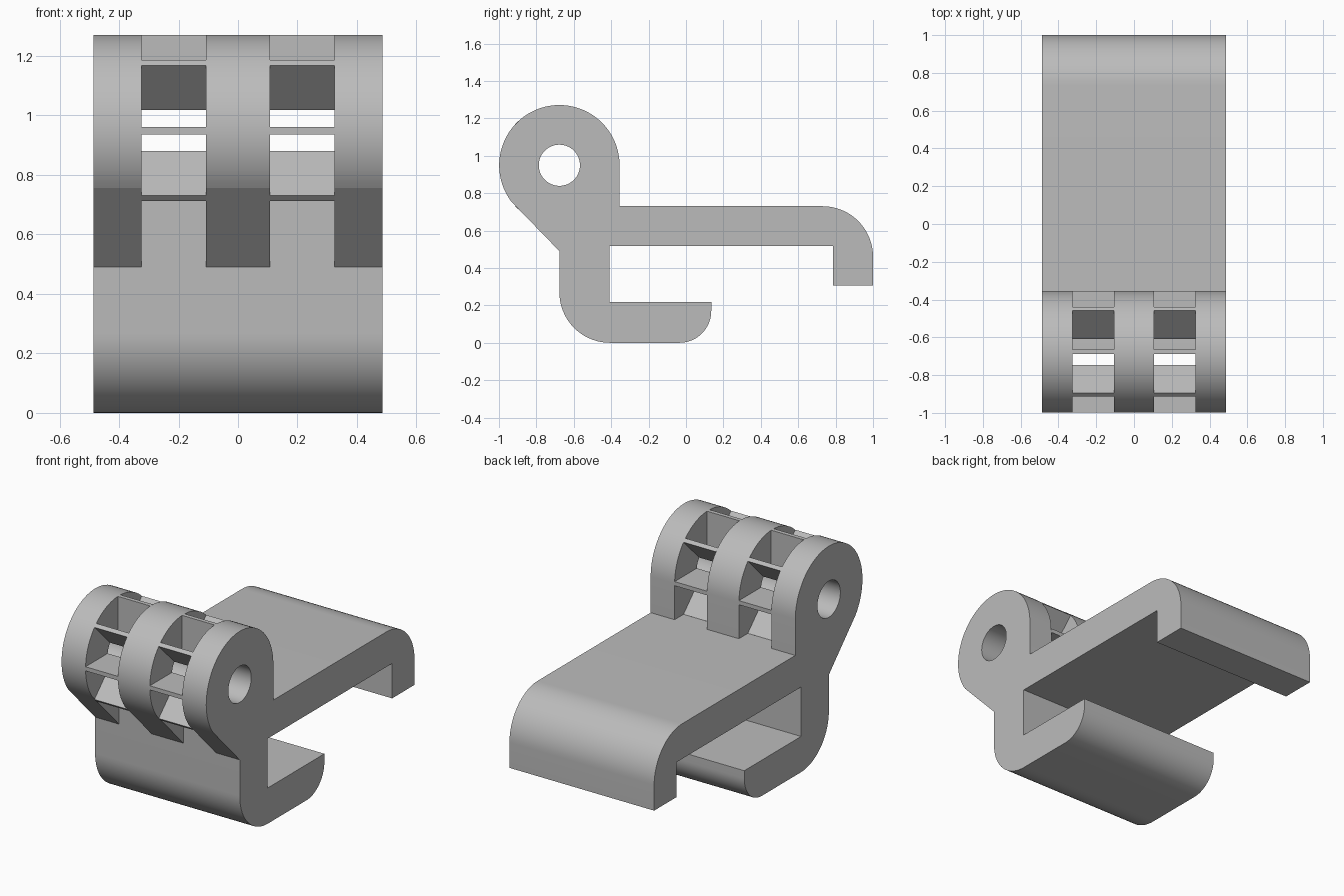
import bpy
import bmesh
from math import cos, sin, pi, radians
from mathutils import Matrix, Vector

cube = bpy.data.objects.get("Cube")
if cube:
    bpy.data.objects.remove(cube, do_unlink=True)

HALF_WIDTH = 0.486
PIVOT_Y, PIVOT_Z = -0.677, 0.949   # hinge axis
OUTER, BORE = 0.322, 0.11          # knuckle and pin hole radii
DECK = 0.73                        # top of the clip arm

grey = bpy.data.materials.new("plain grey")
grey.use_nodes = True
colour = (0.5, 0.5, 0.5, 1)
grey.diffuse_color = colour
grey.node_tree.nodes["Principled BSDF"].inputs["Base Color"].default_value = colour


def arc(cy, cz, r, start, end, steps):
    """Points (y, z) along an arc, angles in degrees."""
    angles = [radians(start + (end - start) * i / steps) for i in range(steps + 1)]
    return [(cy + r * cos(a), cz + r * sin(a)) for a in angles]


def clean(obj):
    """Merge seams, fix normals, and shade smooth with sharp edges."""
    bm = bmesh.new()
    bm.from_mesh(obj.data)
    bmesh.ops.remove_doubles(bm, verts=bm.verts, dist=0.0001)
    bmesh.ops.recalc_face_normals(bm, faces=bm.faces)
    bm.to_mesh(obj.data)
    bm.free()
    obj.data.materials.clear()
    obj.data.materials.append(grey)
    bpy.ops.object.select_all(action="DESELECT")
    obj.select_set(True)
    bpy.context.view_layer.objects.active = obj
    bpy.ops.object.shade_smooth_by_angle(angle=radians(7))


def extrude_profile(name, loops, x0, x1):
    """Extrude closed (y, z) loops along x; inner loops become holes."""
    curve = bpy.data.curves.new(name, "CURVE")
    curve.dimensions = "2D"
    curve.fill_mode = "BOTH"
    curve.extrude = (x1 - x0) / 2
    for loop in loops:
        spline = curve.splines.new("POLY")
        spline.points.add(len(loop) - 1)
        for point, (y, z) in zip(spline.points, loop):
            point.co = (y, z, 0, 1)
        spline.use_cyclic_u = True
    obj = bpy.data.objects.new(name, curve)
    bpy.context.collection.objects.link(obj)
    obj.location.x = (x0 + x1) / 2
    obj.rotation_euler = (pi / 2, 0, pi / 2)
    bpy.ops.object.select_all(action="DESELECT")
    obj.select_set(True)
    bpy.context.view_layer.objects.active = obj
    bpy.ops.object.convert(target="MESH")
    clean(bpy.context.object)


# Clip body: long hooked arm, spine and short rounded lower jaw
body = [(PIVOT_Y, DECK)]
body += arc(PIVOT_Y + 0.27, 0.27, 0.27, 180, 270, 18)
body += arc(-0.035, 0.17, 0.17, 270, 360, 18)
body += [(0.135, 0.217), (-0.41, 0.217), (-0.41, 0.517),
         (0.785, 0.517), (0.785, 0.305), (1.0, 0.305)]
body += arc(0.73, 0.46, 0.27, 0, 90, 18)
extrude_profile("clip_body", [body], -HALF_WIDTH, HALF_WIDTH)

# Three hinge knuckles with a pin hole, standing on the body
knuckle = arc(PIVOT_Y, PIVOT_Z, OUTER, 0, 217, 48)
knuckle += [(PIVOT_Y, 0.49), (PIVOT_Y, DECK), (PIVOT_Y + OUTER, DECK)]
hole = arc(PIVOT_Y, PIVOT_Z, BORE, 0, 355, 71)
INNER, GAP = 0.107, 0.325
for name, x0, x1 in (("right_knuckle", -HALF_WIDTH, -GAP),
                     ("middle_knuckle", -INNER, INNER),
                     ("left_knuckle", GAP, HALF_WIDTH)):
    extrude_profile(name, [knuckle, hole], x0, x1)

# Eight thin radial fins in each gap between the knuckles
for name, side in (("right_fins", -1), ("left_fins", 1)):
    bm = bmesh.new()
    for i in range(8):
        # the downward fin stops at the deck
        tip = OUTER if i != 6 else PIVOT_Z - DECK
        size = Matrix.Diagonal((GAP - INNER, tip - BORE, 0.025, 1))
        out = Matrix.Translation(Vector((0, (tip + BORE) / 2, 0)))
        turn = Matrix.Rotation(i * pi / 4, 4, "X")
        place = Matrix.Translation(Vector((side * (GAP + INNER) / 2, PIVOT_Y, PIVOT_Z)))
        bmesh.ops.create_cube(bm, size=1, matrix=place @ turn @ out @ size)
    mesh = bpy.data.meshes.new(name)
    bm.to_mesh(mesh)
    bm.free()
    fins = bpy.data.objects.new(name, mesh)
    bpy.context.collection.objects.link(fins)
    clean(fins)
